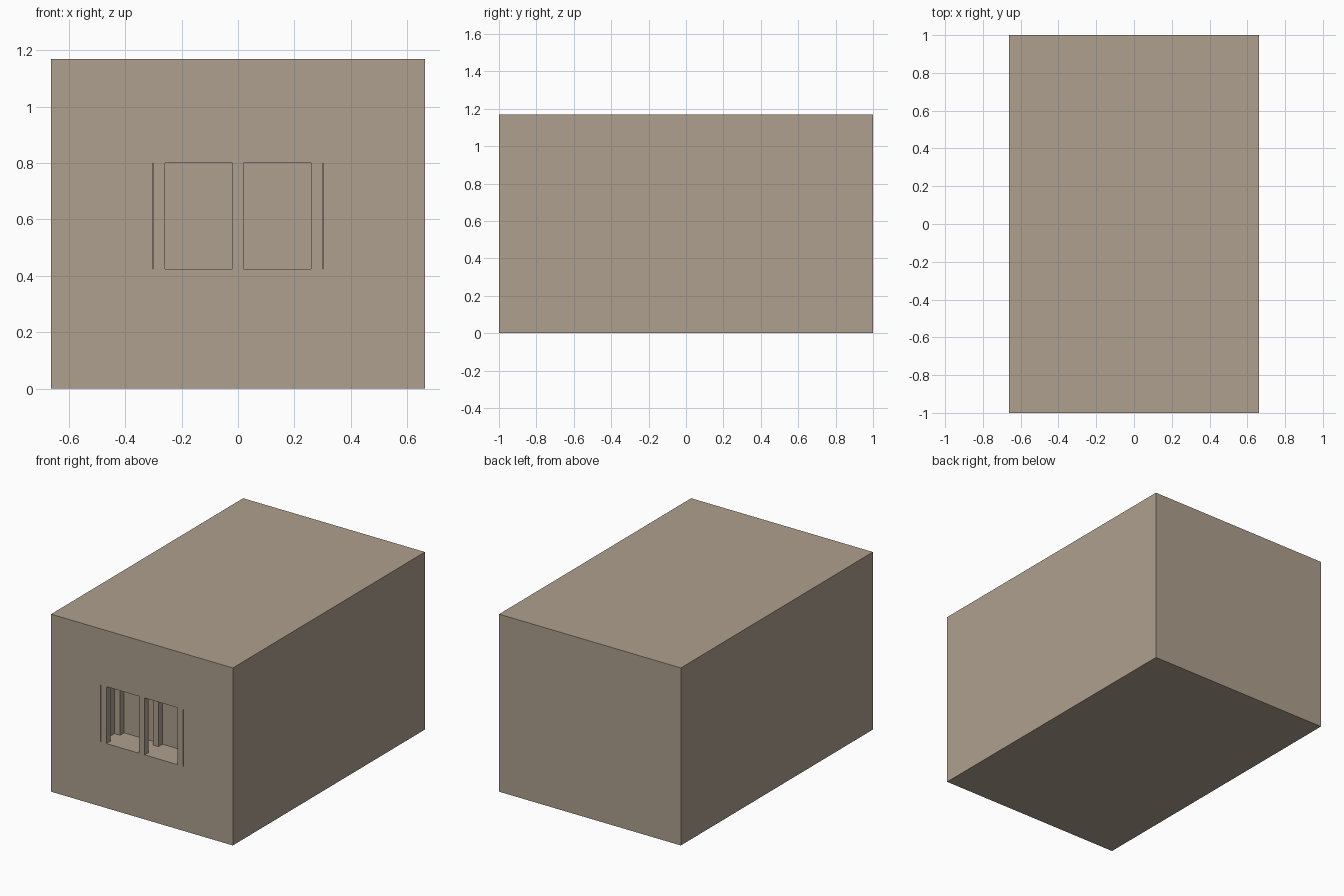
import bpy

if "Cube" in bpy.data.objects:
    bpy.data.objects.remove(bpy.data.objects["Cube"])

stone = bpy.data.materials.new("stone")
stone.diffuse_color = (0.42, 0.35, 0.27, 1)
stone.use_nodes = True
stone.node_tree.nodes["Principled BSDF"].inputs["Base Color"].default_value = stone.diffuse_color


def box(name, x0, x1, y0, y1, z0, z1):
    bpy.ops.mesh.primitive_cube_add(
        size=1, location=((x0 + x1) / 2, (y0 + y1) / 2, (z0 + z1) / 2))
    ob = bpy.context.object
    ob.name = name
    ob.scale = (x1 - x0, y1 - y0, z1 - z0)
    bpy.ops.object.transform_apply(location=False, rotation=False, scale=True)
    ob.data.materials.append(stone)
    return ob


W, H = 0.6625, 1.17            # half width and height of the block
Z0, Z1 = 0.425, 0.80           # window sill and head
FRONT, DEPTH = -1.0, 0.185     # front face and recess depth

# main block with a window recess cut into the front
block = box("block", -W, W, -1, 1, 0, H)
cutter = box("recess_cutter", -0.302, 0.302, FRONT - 0.1, FRONT + DEPTH, Z0, Z1)
cutter.hide_render = True
mod = block.modifiers.new("recess", 'BOOLEAN')
mod.operation = 'DIFFERENCE'
mod.solver = 'EXACT'
mod.object = cutter
bpy.context.view_layer.objects.active = block
bpy.ops.object.modifier_apply(modifier=mod.name)
bpy.data.objects.remove(cutter, do_unlink=True)

# two rows of square pillars: flush with the front, and against the back wall
for row, y in (("front", FRONT), ("back", FRONT + DEPTH - 0.042)):
    for side, x in (("left", -0.279), ("middle", 0), ("right", 0.279)):
        box(f"{row}_pillar_{side}", x - 0.02, x + 0.02, y, y + 0.042, Z0, Z1)
